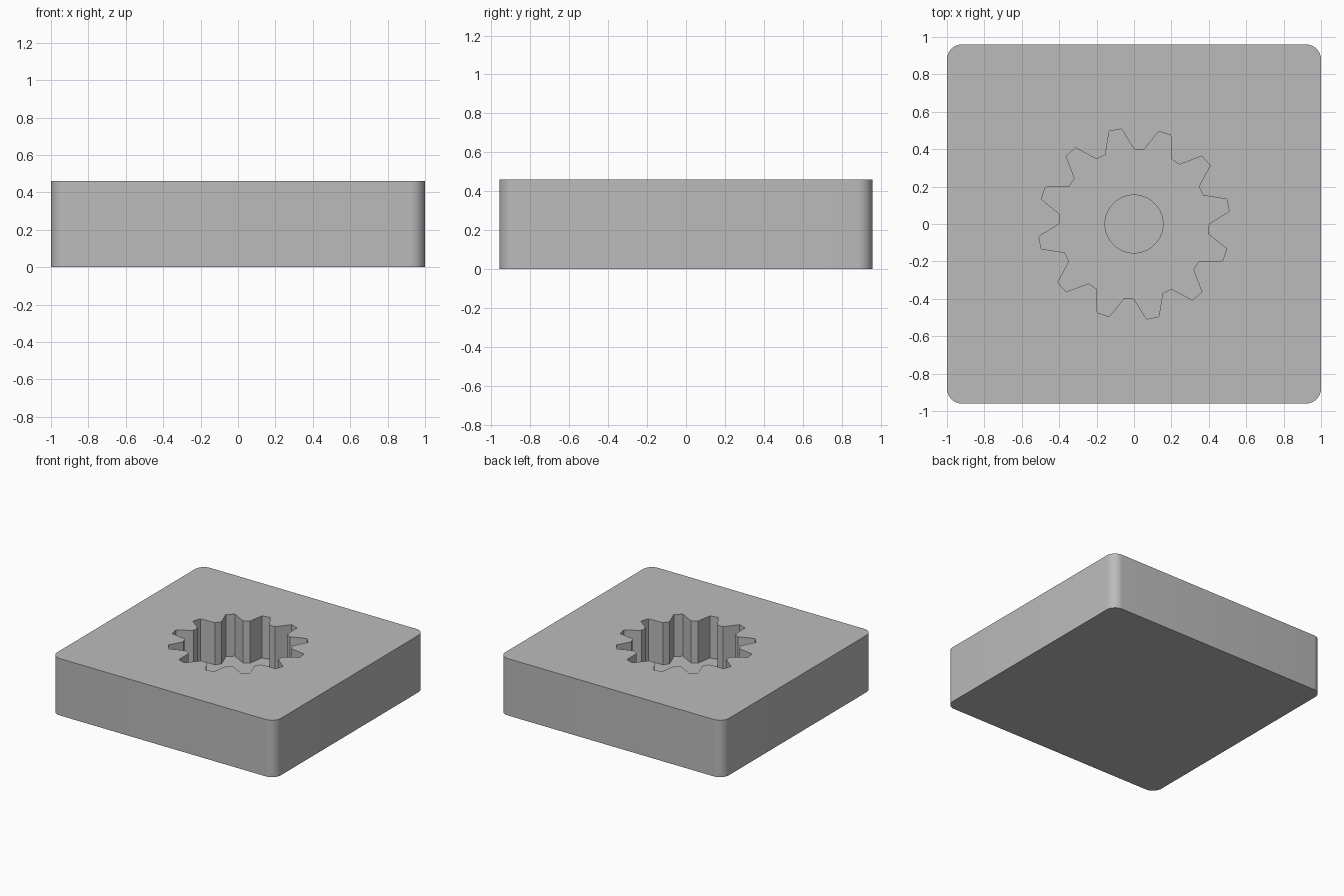
import bpy, bmesh
from math import cos, sin, pi, radians

if "Cube" in bpy.data.objects:
    bpy.data.objects.remove(bpy.data.objects["Cube"], do_unlink=True)

WIDTH, DEPTH, HEIGHT, CORNER = 2.0, 1.92, 0.46, 0.08
TEETH, ROOT_RADIUS, TIP_RADIUS = 12, 0.40, 0.513
POCKET_FLOOR, RECESS_FLOOR, RECESS_RADIUS = 0.12, 0.06, 0.155

grey = bpy.data.materials.new("plain grey")
grey.use_nodes = True
grey.diffuse_color = (0.5, 0.5, 0.5, 1)
grey.node_tree.nodes["Principled BSDF"].inputs["Base Color"].default_value = (0.5, 0.5, 0.5, 1)


def prism(name, outline, bottom, top):
    """Extrude a counter-clockwise outline between two heights."""
    bm = bmesh.new()
    face = bm.faces.new([bm.verts.new((x, y, bottom)) for x, y in outline])
    result = bmesh.ops.extrude_face_region(bm, geom=[face], use_keep_orig=True)
    verts = [v for v in result["geom"] if isinstance(v, bmesh.types.BMVert)]
    bmesh.ops.translate(bm, verts=verts, vec=(0, 0, top - bottom))
    bmesh.ops.recalc_face_normals(bm, faces=bm.faces)
    mesh = bpy.data.meshes.new(name)
    bm.to_mesh(mesh)
    bm.free()
    mesh.materials.append(grey)
    obj = bpy.data.objects.new(name, mesh)
    bpy.context.collection.objects.link(obj)
    return obj


def polar(radius, angle):
    return radius * cos(angle), radius * sin(angle)


# Block outline with rounded vertical corners
block_outline = []
for quarter, (sx, sy) in enumerate([(1, 1), (-1, 1), (-1, -1), (1, -1)]):
    for step in range(9):
        x, y = polar(CORNER, (quarter + step / 8) * pi / 2)
        block_outline.append((sx * (WIDTH / 2 - CORNER) + x,
                              sy * (DEPTH / 2 - CORNER) + y))

# Gear outline: four evenly spaced points per tooth
gear_outline = [polar(TIP_RADIUS if k % 4 in (1, 2) else ROOT_RADIUS,
                      k * pi / (2 * TEETH)) for k in range(4 * TEETH)]
hub_outline = [polar(RECESS_RADIUS, k * pi / 32) for k in range(64)]

block = prism("mould_block", block_outline, 0, HEIGHT)
cutters = [prism("gear_pocket_cutter", gear_outline, POCKET_FLOOR, HEIGHT + 0.1),
           prism("hub_recess_cutter", hub_outline, RECESS_FLOOR, HEIGHT + 0.2)]

# Cut the gear pocket and the round hub recess in its floor
bpy.ops.object.select_all(action="DESELECT")
block.select_set(True)
bpy.context.view_layer.objects.active = block
for cutter in cutters:
    cutter.hide_render = True
    cut = block.modifiers.new(cutter.name, "BOOLEAN")
    cut.operation = "DIFFERENCE"
    cut.solver = "EXACT"
    cut.object = cutter
    bpy.ops.object.modifier_apply(modifier=cut.name)
    bpy.data.objects.remove(cutter, do_unlink=True)

# Smooth the rounded corners and recess wall, keep tooth edges sharp
bpy.ops.object.shade_smooth_by_angle(angle=radians(20))
